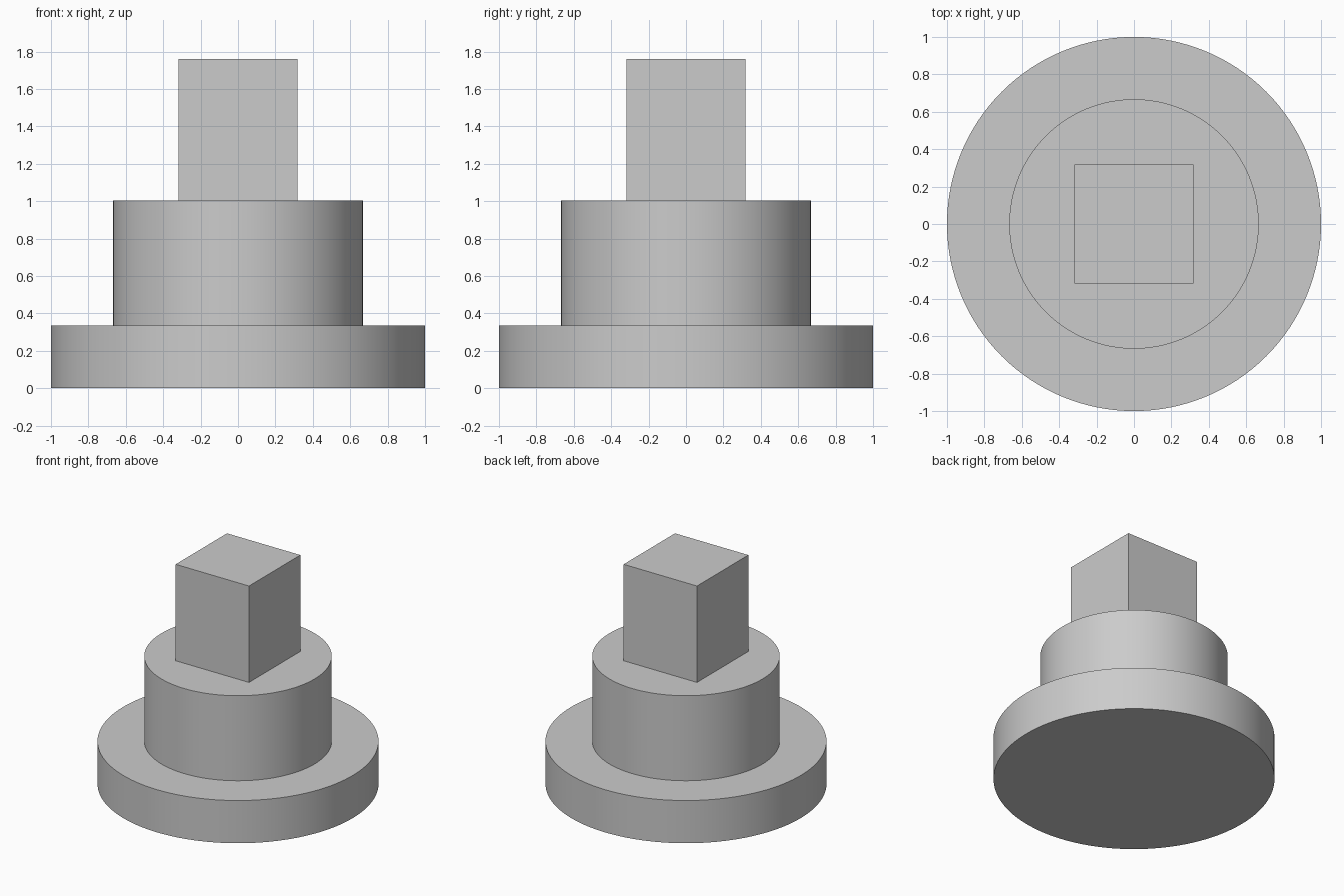
import bpy
import math

default_cube = bpy.data.objects.get("Cube")
if default_cube:
    bpy.data.objects.remove(default_cube, do_unlink=True)

# Single plain grey
grey = bpy.data.materials.new("plain_grey")
grey.use_nodes = True
colour = (0.6, 0.6, 0.6, 1.0)
grey.diffuse_color = colour
grey.node_tree.nodes["Principled BSDF"].inputs["Base Color"].default_value = colour


def finish(name):
    obj = bpy.context.object
    obj.name = name
    obj.data.materials.append(grey)
    return obj


def disc(name, radius, bottom, top):
    bpy.ops.mesh.primitive_cylinder_add(
        vertices=128, radius=radius, depth=top - bottom,
        location=(0, 0, (bottom + top) / 2))
    bpy.ops.object.shade_smooth_by_angle(angle=math.radians(30))
    return finish(name)


BASE_TOP, COLLAR_TOP, POST_TOP = 0.335, 1.003, 1.76
POST_WIDTH = 0.637

# Wide round base and narrower collar
disc("base_flange", 1.0, 0.0, BASE_TOP)
disc("collar", 0.667, BASE_TOP, COLLAR_TOP)

# Square post
bpy.ops.mesh.primitive_cube_add(size=1, location=(0, 0, (COLLAR_TOP + POST_TOP) / 2))
post = finish("square_post")
post.scale = (POST_WIDTH, POST_WIDTH, POST_TOP - COLLAR_TOP)
